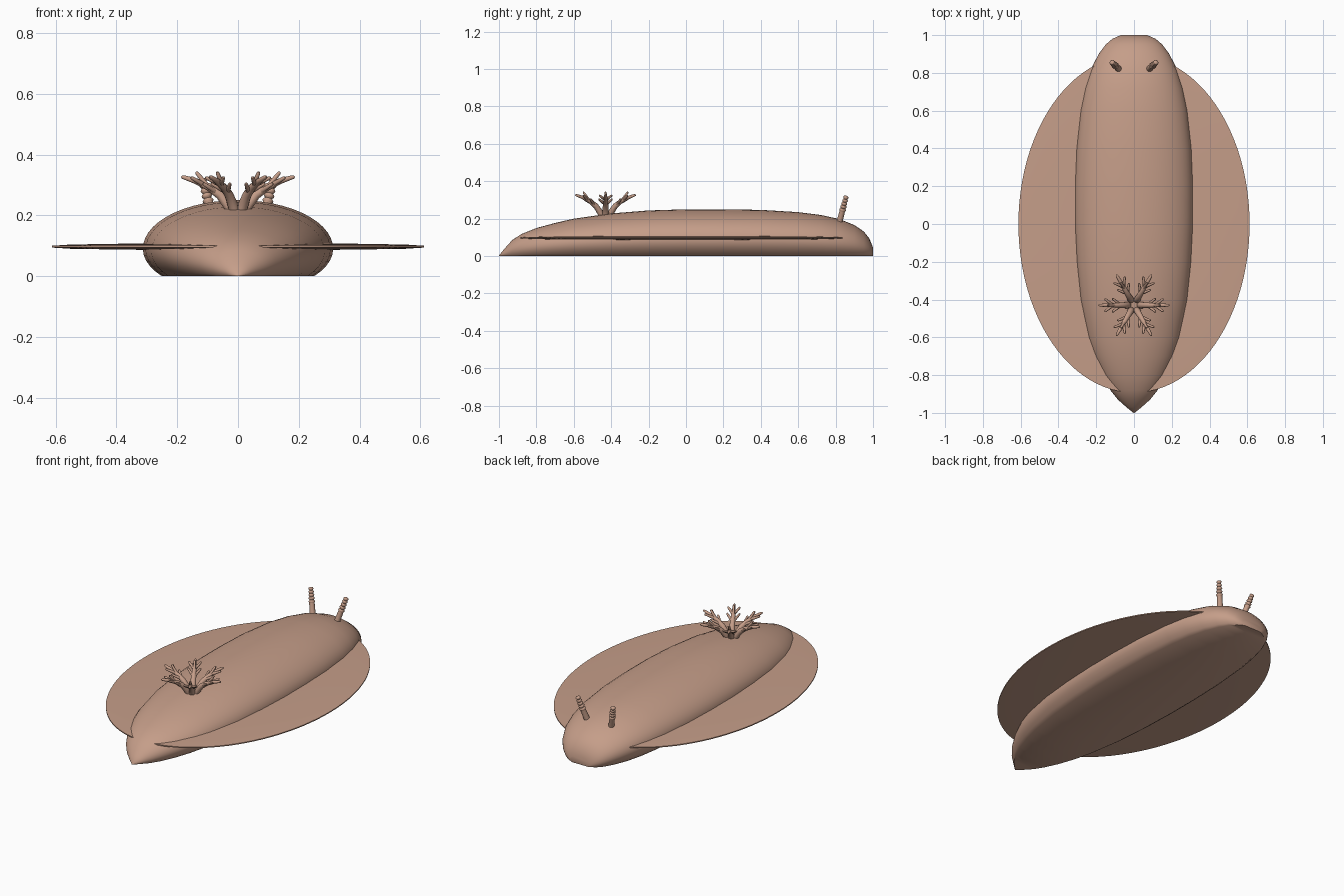
import bpy, bmesh, math
from mathutils import Vector, Matrix

if "Cube" in bpy.data.objects:
    bpy.data.objects.remove(bpy.data.objects["Cube"], do_unlink=True)

SKIN = (0.56, 0.34, 0.25, 1)
skin = bpy.data.materials.new("tan skin")
skin.use_nodes = True
skin.diffuse_color = SKIN
skin.node_tree.nodes["Principled BSDF"].inputs["Base Color"].default_value = SKIN


def loft(bm, rings):
    """Skin a list of equal point rings and cap both ends."""
    rows = [[bm.verts.new(p) for p in ring] for ring in rings]
    n = len(rows[0])
    for a, b in zip(rows, rows[1:]):
        for i in range(n):
            j = (i + 1) % n
            bm.faces.new((a[i], a[j], b[j], b[i]))
    bm.faces.new(rows[0][::-1])
    bm.faces.new(rows[-1])


def tube(bm, points, radii, sides=12):
    """Sweep a circle of varying radius along points."""
    pts = [Vector(p) for p in points]
    turn = (pts[-1] - pts[0]).to_track_quat('Z', 'Y')
    angles = [math.tau * i / sides for i in range(sides)]
    loft(bm, [[p + turn @ Vector((r * math.cos(a), r * math.sin(a), 0)) for a in angles]
              for p, r in zip(pts, radii)])


def finish(bm, name, angle=45):
    bmesh.ops.recalc_face_normals(bm, faces=bm.faces)
    mesh = bpy.data.meshes.new(name)
    bm.to_mesh(mesh)
    bm.free()
    mesh.materials.append(skin)
    ob = bpy.data.objects.new(name, mesh)
    bpy.context.collection.objects.link(ob)
    bpy.ops.object.select_all(action='DESELECT')
    ob.select_set(True)
    bpy.context.view_layer.objects.active = ob
    bpy.ops.object.shade_smooth_by_angle(angle=math.radians(angle))
    return ob


# Body: truncated ellipse sections (y, half width, height), flat foot below
STATIONS = [(-1, .003, .003), (-.97, .04, .04), (-.93, .085, .085), (-.88, .125, .118),
            (-.8, .172, .15), (-.7, .215, .177), (-.6, .246, .2), (-.4, .285, .228),
            (-.2, .304, .244), (0, .313, .25), (.2, .313, .25), (.4, .305, .247),
            (.6, .284, .235), (.72, .26, .22), (.82, .228, .198), (.9, .187, .166),
            (.95, .15, .132), (.98, .115, .095), (1, .07, .045)]
SEGS = 36
start = -math.asin(.6)


def section(y, w, h):
    mid = .36 * h
    ring = []
    for i in range(SEGS + 1):
        a = start + (math.pi - 2 * start) * i / SEGS
        rise = (h - mid) if a > 0 and a < math.pi else mid / .6
        ring.append((w * math.cos(a), y, max(0, mid + rise * math.sin(a))))
    return ring


bm = bmesh.new()
loft(bm, [section(*s) for s in STATIONS])
finish(bm, "body")

# Mantle: thin oval sheet, thicker toward the middle
bm = bmesh.new()
PROFILE = [(.3, -.011), (.6, -.01), (.9, -.007), (1, -.003),
           (1, .003), (.9, .007), (.6, .01), (.3, .011)]
loft(bm, [[(.612 * r * math.cos(math.tau * i / 96), .893 * r * math.sin(math.tau * i / 96), .097 + z)
           for i in range(96)] for r, z in PROFILE])
finish(bm, "mantle")

# Head stalks: plain stem topped with stacked beads
for side, label in ((1, "left"), (-1, "right")):
    bm = bmesh.new()
    base, tip = Vector((.08 * side, .82, .18)), Vector((.118 * side, .857, .322))
    steps = [(0, .017), (.42, .015)]
    for k in range(5):
        t, big = .42 + .116 * k, .019 - .0012 * k
        steps += [(t + .02, big * .8), (t + .058, big), (t + .096, big * .8), (t + .112, big * .62)]
    steps[-1] = (1, .004)
    tube(bm, [base.lerp(tip, t) for t, r in steps], [r for t, r in steps])
    finish(bm, label + "_head_stalk", 70)

# Gill plume: six branching fronds in a ring
for k in range(6):
    bm = bmesh.new()
    tube(bm, [(.022, 0, .2), (.035, 0, .235), (.06, 0, .268), (.095, 0, .293),
              (.14, 0, .313), (.18, 0, .326), (.186, 0, .328)],
         [.017, .017, .015, .0125, .01, .007, .003])
    # Twigs on both sides, plus one pointing up
    for s in (1, -1):
        for a, b in (((.07, 0, .275), (.115, .036 * s, .305)),
                     ((.112, 0, .3), (.155, .034 * s, .325))):
            a, b = Vector(a), Vector(b)
            tube(bm, [a, a.lerp(b, .5), a.lerp(b, .92), b], [.009, .0075, .006, .003], 8)
    a, b = Vector((.1, 0, .295)), Vector((.138, 0, .343))
    tube(bm, [a, a.lerp(b, .5), a.lerp(b, .92), b], [.009, .0075, .006, .003], 8)
    spin = Matrix.Translation((0, -.43, 0)) @ Matrix.Rotation(math.tau * k / 6, 4, 'Z')
    bmesh.ops.transform(bm, matrix=spin, verts=bm.verts)
    finish(bm, "gill_frond_%d" % (k + 1), 60)
